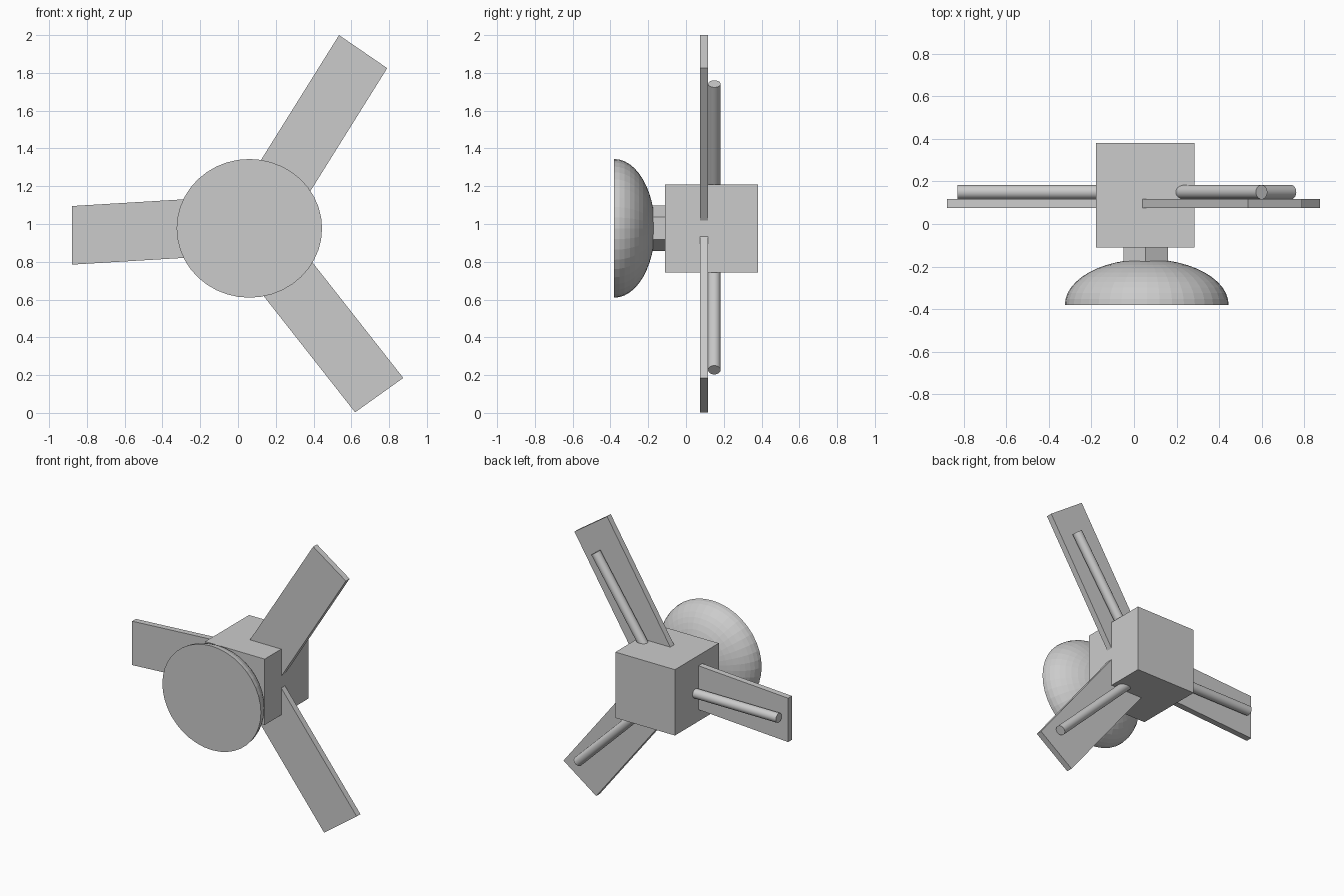
import bpy, bmesh, math
from mathutils import Vector, Matrix

old = bpy.data.objects.get("Cube")
if old:
    bpy.data.objects.remove(old, do_unlink=True)

gray = bpy.data.materials.new("plain gray")
gray.use_nodes = True
gray.diffuse_color = (0.6, 0.6, 0.6, 1)
bsdf = next(n for n in gray.node_tree.nodes if n.type == 'BSDF_PRINCIPLED')
bsdf.inputs["Base Color"].default_value = gray.diffuse_color

HUB_X, HUB_Z = 0.055, 0.977


def finish(name, bm, smooth=False):
    bmesh.ops.recalc_face_normals(bm, faces=bm.faces)
    mesh = bpy.data.meshes.new(name)
    bm.to_mesh(mesh)
    bm.free()
    mesh.materials.append(gray)
    obj = bpy.data.objects.new(name, mesh)
    bpy.context.collection.objects.link(obj)
    if smooth:
        bpy.ops.object.select_all(action='DESELECT')
        obj.select_set(True)
        bpy.context.view_layer.objects.active = obj
        bpy.ops.object.shade_smooth_by_angle(angle=math.radians(40))
    return obj


def rod(name, start, end, radius, sides, smooth):
    """Capped cylinder between two points."""
    a, b = Vector(start), Vector(end)
    axis = b - a
    bm = bmesh.new()
    place = Matrix.Translation((a + b) / 2) @ axis.to_track_quat('Z', 'Y').to_matrix().to_4x4()
    bmesh.ops.create_cone(bm, cap_ends=True, segments=sides, radius1=radius,
                          radius2=radius, depth=axis.length, matrix=place)
    return finish(name, bm, smooth)


def blade(name, tip_a, tip_b, direction, length):
    """Flat plate from two tip corners back into the body."""
    back = Vector(direction).normalized() * length
    a, b = Vector(tip_a), Vector(tip_b)
    bm = bmesh.new()
    face = bm.faces.new([bm.verts.new((p.x, 0.075, p.y))
                         for p in (a, b, b - back, a - back)])
    ext = bmesh.ops.extrude_face_region(bm, geom=[face])
    moved = [g for g in ext["geom"] if isinstance(g, bmesh.types.BMVert)]
    bmesh.ops.translate(bm, verts=moved, vec=(0, 0.042, 0))
    return finish(name, bm)


# Central body
bm = bmesh.new()
bmesh.ops.create_cube(bm, size=1, matrix=Matrix.Translation((0.053, 0.135, HUB_Z))
                      @ Matrix.Diagonal((0.465, 0.49, 0.465, 1)))
finish("body", bm)

# Six-sided neck, with a corner at the top
neck = rod("neck", (0, -0.2, 0), (0, -0.08, 0), 0.12, 6, False)
top = max(neck.data.vertices, key=lambda v: v.co.z).co
neck.data.transform(Matrix.Rotation(math.atan2(top.x, top.z), 4, 'Y').inverted())
neck.data.transform(Matrix.Translation((HUB_X, 0, HUB_Z)))

# Dish: half a flattened ball, flat side to the front
bm = bmesh.new()
bmesh.ops.create_uvsphere(bm, u_segments=40, v_segments=24, radius=1,
                          matrix=Matrix.Rotation(-math.pi / 2, 4, 'X'))
bmesh.ops.delete(bm, geom=[v for v in bm.verts if v.co.y < -0.001], context='VERTS')
bmesh.ops.contextual_create(bm, geom=[e for e in bm.edges if e.is_boundary])
bmesh.ops.transform(bm, verts=bm.verts, matrix=Matrix.Translation((0.06, -0.38, HUB_Z))
                    @ Matrix.Diagonal((0.385, 0.215, 0.367, 1)))
finish("dish", bm)

# Blades
blade("upper_blade", (0.535, 2.0), (0.79, 1.825), (0.53, 0.848), 1.05)
blade("lower_blade", (0.875, 0.185), (0.62, 0.003), (0.618, -0.786), 1.05)
blade("side_blade", (-0.88, 1.095), (-0.88, 0.785), (-1, -0.06), 0.78)

# Round struts behind the blades
for name, start, end in (("upper_strut", (0.10, 1.01), (0.60, 1.742)),
                         ("lower_strut", (0.10, 0.852), (0.74, 0.227)),
                         ("side_strut", (0.0, 0.955), (-0.83, 0.955))):
    rod(name, (start[0], 0.15, start[1]), (end[0], 0.15, end[1]), 0.033, 24, True)
